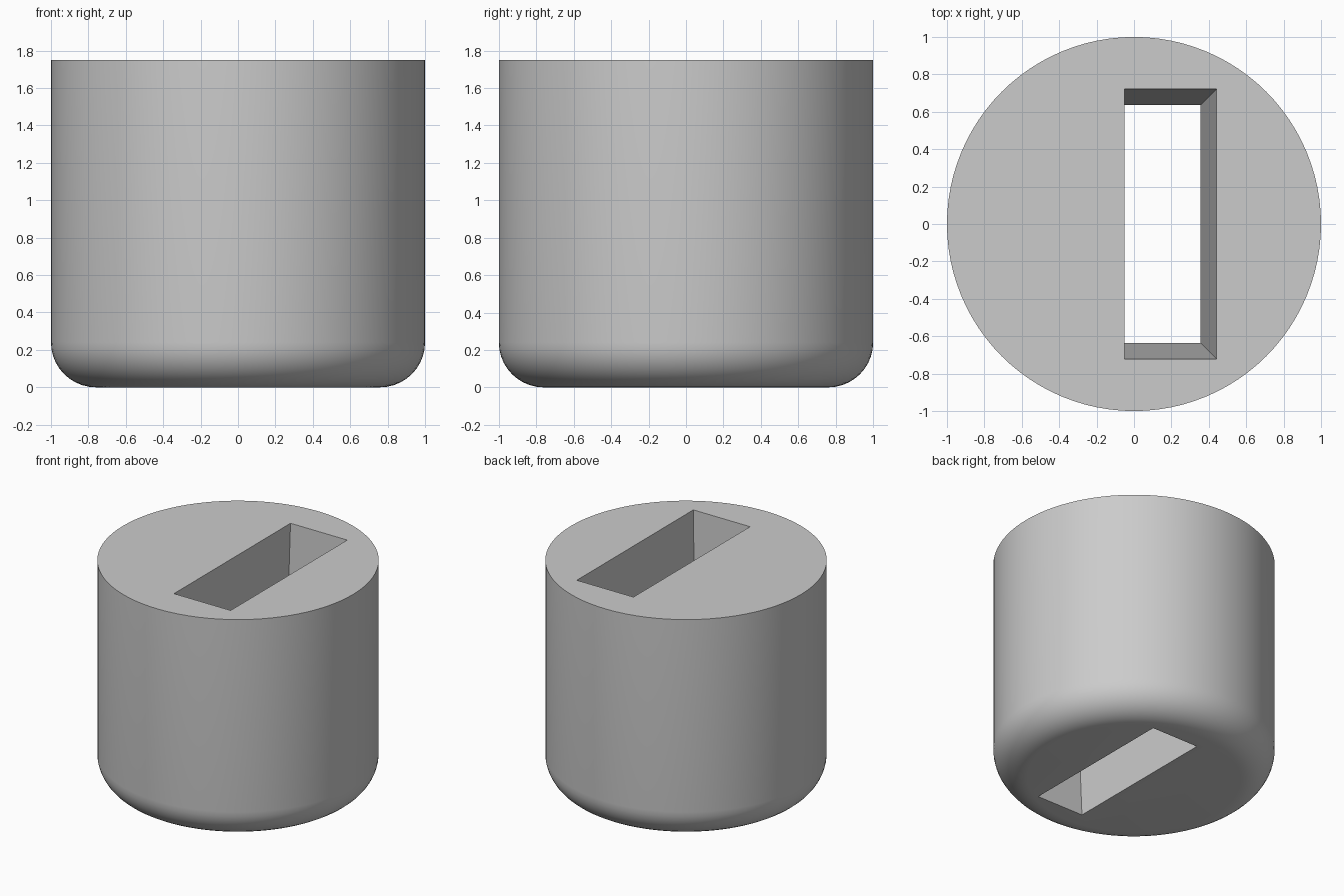
import bpy
import bmesh

RADIUS, HEIGHT, FILLET = 1.0, 1.75, 0.24

cube = bpy.data.objects.get("Cube")
if cube:
    bpy.data.objects.remove(cube, do_unlink=True)


def make_object(name, bm):
    mesh = bpy.data.meshes.new(name)
    bmesh.ops.recalc_face_normals(bm, faces=bm.faces)
    bm.to_mesh(mesh)
    bm.free()
    obj = bpy.data.objects.new(name, mesh)
    bpy.context.collection.objects.link(obj)
    return obj


grey = bpy.data.materials.new("plain grey")
grey.use_nodes = True
grey.diffuse_color = (0.6, 0.6, 0.6, 1)
grey.node_tree.nodes["Principled BSDF"].inputs["Base Color"].default_value = grey.diffuse_color

# Round body with a rounded bottom rim
bm = bmesh.new()
bmesh.ops.create_cone(bm, cap_ends=True, segments=96,
                      radius1=RADIUS, radius2=RADIUS, depth=HEIGHT)
bmesh.ops.translate(bm, verts=bm.verts, vec=(0, 0, HEIGHT / 2))
rim = [e for e in bm.edges if all(v.co.z < 0.01 for v in e.verts)]
bmesh.ops.bevel(bm, geom=rim, offset=FILLET, offset_type='OFFSET',
                segments=10, profile=0.5, affect='EDGES')
body = make_object("slotted_body", bm)
body.data.materials.append(grey)

# Tapered slot cutter: one upright wall, three walls that open upwards
bm = bmesh.new()
bmesh.ops.create_cube(bm, size=2)
for v in bm.verts:
    z = -0.1 if v.co.z < 0 else HEIGHT + 0.1
    spread = 0.087 * z / HEIGHT
    x = -0.05 if v.co.x < 0 else 0.355 + spread
    y = (0.635 + spread) * v.co.y
    v.co = (x, y, z)
cutter = make_object("slot_cutter", bm)
cutter.data.materials.append(grey)
cutter.hide_render = True

# Cut the slot right through and shade the round surface smoothly
cut = body.modifiers.new("slot", 'BOOLEAN')
cut.operation = 'DIFFERENCE'
cut.solver = 'EXACT'
cut.object = cutter
for obj in bpy.context.selected_objects:
    obj.select_set(False)
bpy.context.view_layer.objects.active = body
body.select_set(True)
bpy.ops.object.modifier_apply(modifier=cut.name)
bpy.data.objects.remove(cutter, do_unlink=True)
bpy.ops.object.shade_smooth_by_angle(angle=0.6)
